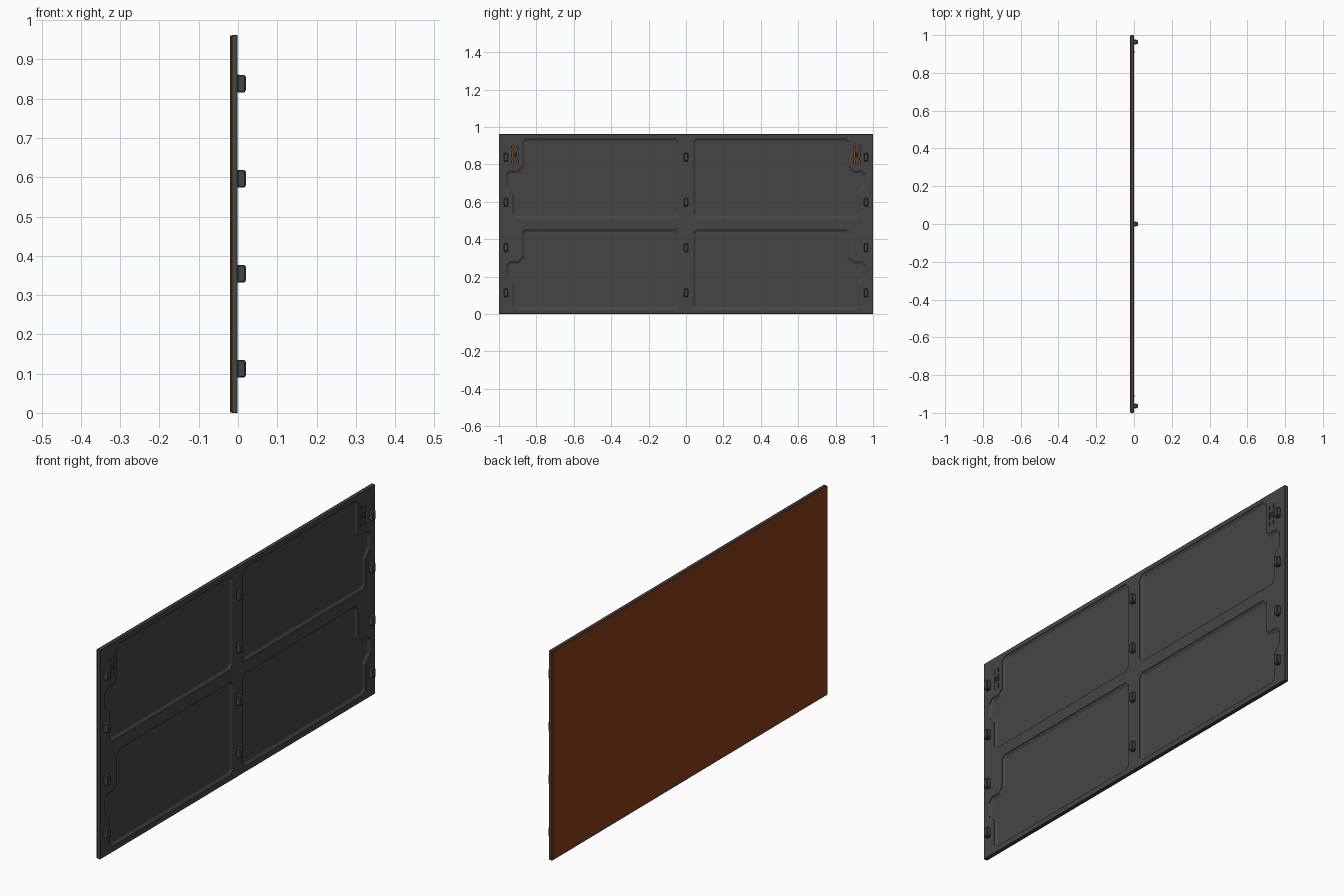
import bpy, bmesh
from mathutils import Vector

if "Cube" in bpy.data.objects:
    bpy.data.objects.remove(bpy.data.objects["Cube"])

FRONT, JOINT, BACK = -0.001, -0.0165, -0.021   # x of face, body/skin joint, skin outside
H = 0.962


def finish(bm, name, mat=None):
    bmesh.ops.recalc_face_normals(bm, faces=bm.faces)
    me = bpy.data.meshes.new(name)
    bm.to_mesh(me)
    bm.free()
    ob = bpy.data.objects.new(name, me)
    bpy.context.collection.objects.link(ob)
    if mat:
        me.materials.append(mat)
    return ob


def box(bm, x0, x1, y0, y1, z0, z1, bevel=0):
    vs = bmesh.ops.create_cube(bm, size=1)["verts"]
    for v in vs:
        v.co = ((x0 + x1) / 2 + v.co.x * (x1 - x0), (y0 + y1) / 2 + v.co.y * (y1 - y0),
                (z0 + z1) / 2 + v.co.z * (z1 - z0))
    if bevel:
        edges = list({e for v in vs for e in v.link_edges})
        bmesh.ops.bevel(bm, geom=edges, offset=bevel, segments=1, affect='EDGES')


def inset(pts, d):
    # mitred inward offset of a counter-clockwise outline
    out, n = [], len(pts)
    for i in range(n):
        a, b, c = (Vector(pts[(i + k) % n]) for k in (-1, 0, 1))
        e, f = (b - a).normalized(), (c - b).normalized()
        n1, n2 = Vector((-e.y, e.x)), Vector((-f.y, f.x))
        out.append(b + (n1 + n2) * d / (1 + n1.dot(n2)))
    return out


def loft(bm, rings):
    loops = [[bm.verts.new(p) for p in r] for r in rings]
    for a, b in zip(loops, loops[1:]):
        for i in range(len(a)):
            j = (i + 1) % len(a)
            bm.faces.new((a[i], a[j], b[j], b[i]))
    bm.faces.new(loops[0][::-1])
    bm.faces.new(loops[-1])


orange = bpy.data.materials.new("orange_skin")
orange.diffuse_color = (0.24, 0.05, 0.008, 1)
orange.use_nodes = True
orange.node_tree.nodes["Principled BSDF"].inputs["Base Color"].default_value = orange.diffuse_color
dark = bpy.data.materials.new("dark_frame")
dark.diffuse_color = (0.06, 0.06, 0.06, 1)
dark.use_nodes = True
dark.node_tree.nodes["Principled BSDF"].inputs["Base Color"].default_value = dark.diffuse_color

# coloured outer skin
bm = bmesh.new()
box(bm, BACK, JOINT, -0.999, 0.999, 0.001, H - 0.001, 0.001)
finish(bm, "outer_skin", orange)

# backing panel
bm = bmesh.new()
box(bm, JOINT, FRONT, -1, 1, 0, H, 0.0012)
panel = finish(bm, "backing_panel", dark)

# stepped recess outline (y, z), cut four times with sloping walls
outline = [(0.055, 0.51), (0.912, 0.51), (0.93, 0.528), (0.93, 0.645), (0.966, 0.684),
           (0.966, 0.745), (0.944, 0.768), (0.9, 0.768), (0.877, 0.791), (0.877, 0.922),
           (0.859, 0.94), (0.055, 0.94), (0.037, 0.922), (0.037, 0.528)]
bm = bmesh.new()
for side in (1, -1):
    for drop in (0, 0.485):
        loft(bm, [[(x, side * y, z - drop) for y, z in inset(outline, d)]
                  for x, d in ((0.009, 0), (FRONT - 0.002, 0), (FRONT - 0.010, 0.013))])
    # latch slots through to the skin
    for off in (-0.013, 0.013):
        for z0, z1 in ((0.803, 0.823), (0.832, 0.872), (0.881, 0.901)):
            y = side * 0.913 + off
            box(bm, JOINT - 0.002, 0.005, y - 0.003, y + 0.003, z0, z1)
cutter = finish(bm, "recess_cutter")
cutter.hide_render = True
mod = panel.modifiers.new("recesses", 'BOOLEAN')
mod.operation = 'DIFFERENCE'
mod.solver = 'EXACT'
mod.object = cutter
bpy.context.view_layer.objects.active = panel
panel.select_set(True)
bpy.ops.object.modifier_apply(modifier="recesses")
bpy.data.objects.remove(cutter)

# small catches between the latch slots
for side, label in ((1, "right"), (-1, "left")):
    bm = bmesh.new()
    y = side * 0.913
    box(bm, FRONT - 0.002, 0.003, y - 0.004, y + 0.004, 0.842, 0.862, 0.0015)
    finish(bm, f"latch_catch_{label}", orange)

# mounting hooks: chamfered head on a neck, three columns of four
head = [(0.0, -0.021), (0.016, -0.021), (0.020, -0.016), (0.020, 0.019), (0.016, 0.024), (0.0, 0.024),
        (FRONT - 0.001, 0.022), (FRONT - 0.001, -0.019)]
for col, y in enumerate((-0.963, 0, 0.963)):
    for row in range(4):
        z = 0.111 + row * 0.242
        bm = bmesh.new()
        loft(bm, [[(px, y + w, z + pz) for px, pz in inset(head, d)]
                  for w, d in ((-0.011, 0.003), (-0.008, 0), (0.008, 0), (0.011, 0.003))])
        # raised pad on the head sides
        box(bm, 0.003, 0.013, y - 0.0125, y + 0.0125, z - 0.012, z + 0.014)
        finish(bm, f"hook_{col}_{row}", dark)
